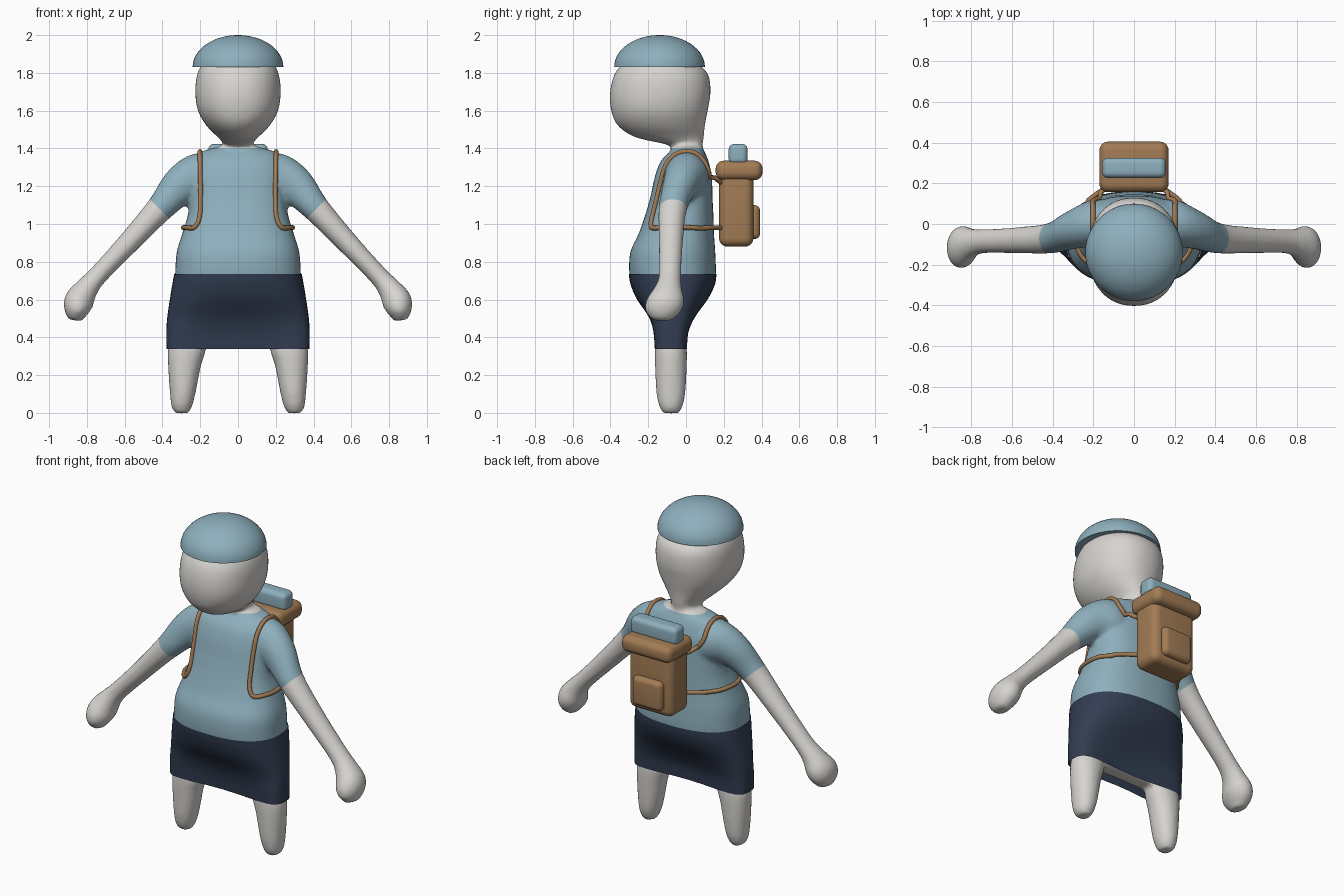
import bpy, bmesh, math
from mathutils import Vector
from mathutils.bvhtree import BVHTree

cube = bpy.data.objects.get("Cube")
if cube:
    bpy.data.objects.remove(cube, do_unlink=True)


def material(name, rgb):
    m = bpy.data.materials.new(name)
    m.use_nodes = True
    m.diffuse_color = (*rgb, 1)
    m.node_tree.nodes["Principled BSDF"].inputs["Base Color"].default_value = (*rgb, 1)
    return m


SKIN = material("pale grey", (0.68, 0.66, 0.63))
BLUE = material("dusty blue", (0.27, 0.43, 0.51))
NAVY = material("dark navy", (0.032, 0.047, 0.085))
BROWN = material("leather brown", (0.36, 0.2, 0.09))


def smooth_path(points, steps):
    """Catmull-Rom interpolation of tuples of any length."""
    pts = [Vector(p) for p in points]
    out = []
    for i in range(len(pts) - 1):
        a, b, c, d = pts[max(i - 1, 0)], pts[i], pts[i + 1], pts[min(i + 2, len(pts) - 1)]
        for k in range(steps):
            t = k / steps
            out.append(b + (c - a) * (t / 2) + (2 * a - 5 * b + 4 * c - d) * (t * t / 2)
                       + (3 * b - a - 3 * c + d) * (t ** 3 / 2))
    return out + [pts[-1]]


def spow(v, e):
    return math.copysign(abs(v) ** e, v)


def loft(bm, rings, follow=False, capped=True, grow=1.0, sides=48):
    """Skin rings of (x, y, z, half u, half v, roundness exponent, waist pinch)."""
    rings = smooth_path(rings, 5)
    loops = []
    for i, r in enumerate(rings):
        centre = Vector(r[:3])
        u, v = Vector((1, 0, 0)), Vector((0, 1, 0))
        if follow:
            t = Vector(rings[min(i + 1, len(rings) - 1)][:3]) - Vector(rings[max(i - 1, 0)][:3])
            u, v = v, Vector((t.z, 0, -t.x)).normalized()
        loop = []
        for k in range(sides):
            a = math.tau * k / sides
            cu, cv = spow(math.cos(a), 2 / r[5]), spow(math.sin(a), 2 / r[5])
            cv *= 1 - r[6] * (1 - cu * cu)
            loop.append(bm.verts.new(centre + (u * cu * r[3] + v * cv * r[4]) * grow))
        loops.append(loop)
    for a, b in zip(loops, loops[1:]):
        for k in range(sides):
            n = (k + 1) % sides
            bm.faces.new((a[k], a[n], b[n], b[k]))
    if capped:
        bm.faces.new(loops[0])
        bm.faces.new(loops[-1])


def make_object(name, bm, *mats):
    bmesh.ops.recalc_face_normals(bm, faces=bm.faces[:])
    for f in bm.faces:
        f.smooth = True
    me = bpy.data.meshes.new(name)
    bm.to_mesh(me)
    bm.free()
    ob = bpy.data.objects.new(name, me)
    bpy.context.collection.objects.link(ob)
    for m in mats:
        me.materials.append(m)
    return ob


def upright(rows):
    """Rows of (z, half width, front y, back y, exponent, pinch) to rings."""
    return [(0, (f + b) / 2, z, w, (b - f) / 2, n, p) for z, w, f, b, n, p in rows]


# Skirt, and the torso that sits just inside it
skirt_rows = [
    (0.337, .373, -.205, .045, 3, .45), (0.42, .374, -.21, .05, 2.9, .38),
    (0.5, .370, -.22, .07, 2.7, .2), (0.6, .356, -.26, .115, 2.5, .02),
    (0.68, .343, -.29, .15, 2.4, 0), (0.735, .333, -.3, .158, 2.4, 0)]
torso_rows = [
    (0.36, .34, -.15, -.01, 3, .35), (0.5, .345, -.18, .03, 2.7, .3),
    (0.6, .34, -.24, .095, 2.5, .06), (0.68, .337, -.283, .143, 2.4, 0),
    (0.735, .333, -.3, .158, 2.4, 0),
    (0.85, .325, -.295, .155, 2.4, 0), (0.95, .295, -.25, .148, 2.4, 0),
    (1.05, .265, -.215, .145, 2.5, 0), (1.15, .25, -.187, .14, 2.7, 0),
    (1.25, .24, -.165, .137, 2.7, 0), (1.33, .227, -.135, .12, 2.6, 0),
    (1.38, .2, -.09, .1, 2.4, 0), (1.41, .1, -.06, .085, 2.2, 0)]
head_rows = [
    (1.36, .07, -.04, .09, 2, 0), (1.4, .068, -.06, .085, 2, 0),
    (1.425, .077, -.12, .09, 2, 0), (1.46, .108, -.27, .095, 2, 0),
    (1.52, .167, -.36, .1, 2.1, 0), (1.6, .212, -.396, .115, 2.2, 0),
    (1.7, .226, -.402, .13, 2.2, 0), (1.8, .214, -.375, .113, 2.2, 0),
    (1.87, .17, -.31, .03, 2.1, 0), (1.92, .1, -.22, -.03, 2, 0)]
arm_rows = [  # x, y, z, half depth, half thickness
    (.12, 0, 1.25, .12, .13), (.22, 0, 1.24, .115, .13), (.31, -.03, 1.195, .095, .103),
    (.415, -.07, 1.08, .075, .073), (.58, -.08, .9, .064, .058), (.74, -.085, .73, .059, .052),
    (.8, -.095, .66, .072, .062), (.84, -.11, .595, .1, .078), (.855, -.12, .54, .095, .066),
    (.86, -.125, .49, .05, .035)]
leg_rows = [  # x, z, half width, half depth
    (.26, .45, .08, .07), (.27, .34, .1, .084), (.283, .25, .087, .084),
    (.293, .1, .067, .076), (.298, .03, .053, .06), (.298, -.002, .034, .04)]

# Body: torso, head and limbs blended into one skin
bm = bmesh.new()
loft(bm, upright(torso_rows))
loft(bm, upright(head_rows))
for s in (1, -1):
    loft(bm, [(s * x, y, z, d, t, 2, 0) for x, y, z, d, t in arm_rows], follow=True)
    loft(bm, [(s * x, -.08, z, w, d, 2.1, 0) for x, z, w, d in leg_rows])
body = make_object("body", bm)
remesh = body.modifiers.new("blend", "REMESH")
remesh.mode = "VOXEL"
remesh.voxel_size = 0.014
soften = body.modifiers.new("soften", "SMOOTH")
soften.factor = 0.5
soften.iterations = 5
bpy.context.view_layer.update()
blended = bpy.data.meshes.new_from_object(body.evaluated_get(bpy.context.evaluated_depsgraph_get()))
body.modifiers.clear()
blended.materials.clear()
for m in (SKIN, BLUE):
    blended.materials.append(m)

# Cut clean sleeve and collar edges, then colour the shirt
bm = bmesh.new()
bm.from_mesh(blended)
COLLAR, CUFF = 1.402, -0.476
cuts = [((0, 0, COLLAR), (0, 0, 1))]
cuts += [((s * .415, 0, 1.08), (s * .7, 0, -.71)) for s in (1, -1)]
for co, no in cuts:
    bmesh.ops.bisect_plane(bm, geom=bm.verts[:] + bm.edges[:] + bm.faces[:], plane_co=co, plane_no=no)
for f in bm.faces:
    c = f.calc_center_median()
    bare_arm = abs(c.x) > .355 and .7 * abs(c.x) - .71 * c.z > CUFF
    f.material_index = int(.7 < c.z < COLLAR and not bare_arm)
    f.smooth = True
tree = BVHTree.FromBMesh(bm)
bm.to_mesh(blended)
bm.free()
body.data = blended

# Skirt shell
bm = bmesh.new()
loft(bm, upright(skirt_rows), capped=False, grow=1.014)
make_object("skirt", bm, NAVY)

# Domed cap
bm = bmesh.new()
bmesh.ops.create_uvsphere(bm, u_segments=48, v_segments=32, radius=1)
bmesh.ops.bisect_plane(bm, geom=bm.verts[:] + bm.edges[:] + bm.faces[:], plane_co=(0, 0, 0),
                       plane_no=(0, 0, -1), clear_outer=True)
bmesh.ops.holes_fill(bm, edges=[e for e in bm.edges if e.is_boundary])
for v in bm.verts:
    v.co = Vector((v.co.x * .24, v.co.y * .24 - .14, v.co.z * .168 + 1.832))
cap = make_object("cap", bm, BLUE)


# Backpack parts
def soft_box(name, lo, hi, radius, mat):
    lo, hi = Vector(lo), Vector(hi)
    bm = bmesh.new()
    bmesh.ops.create_cube(bm, size=1)
    for v in bm.verts:
        v.co = (lo + hi) / 2 + v.co * (hi - lo)
    bmesh.ops.bevel(bm, geom=bm.edges[:], offset=radius, segments=6, profile=.5, affect="EDGES")
    make_object(name, bm, mat)


soft_box("backpack_body", (-.15, .175, .88), (.15, .357, 1.29), .045, BROWN)
soft_box("backpack_lid", (-.17, .157, 1.232), (.17, .405, 1.335), .042, BROWN)
soft_box("backpack_pocket", (-.1, .325, .92), (.1, .392, 1.1), .03, BROWN)
soft_box("bedroll", (-.157, .226, 1.315), (.157, .326, 1.424), .03, BLUE)

# Shoulder straps laid on the body surface
strap_path = [
    (.13, .185, 1.22), (.17, .15, 1.25), (.2, .12, 1.3), (.2, .08, 1.36), (.2, 0, 1.39),
    (.2, -.09, 1.36), (.2, -.14, 1.28), (.2, -.18, 1.15), (.205, -.2, 1.04), (.235, -.19, .985),
    (.28, -.1, .98), (.28, 0, .98), (.24, .1, .98), (.13, .185, .98)]
for s, side in ((1, "left"), (-1, "right")):
    path = smooth_path([(s * x, y, z) for x, y, z in strap_path], 6)
    for i in range(6, len(path) - 6):
        hit = tree.find_nearest(path[i])[0]
        hit, normal, _, _ = tree.find_nearest((path[i].x, hit.y, hit.z))
        path[i] = hit + normal * .005
    cu = bpy.data.curves.new(side + "_strap", "CURVE")
    cu.dimensions = "3D"
    cu.bevel_depth = .0125
    cu.bevel_resolution = 3
    cu.use_fill_caps = True
    sp = cu.splines.new("POLY")
    sp.points.add(len(path) - 1)
    for p, co in zip(sp.points, path):
        p.co = (*co, 1)
    sp.use_smooth = True
    cu.materials.append(BROWN)
    bpy.context.collection.objects.link(bpy.data.objects.new(side + "_strap", cu))

# Keep the cap rim crisp
bpy.ops.object.select_all(action="DESELECT")
cap.select_set(True)
bpy.context.view_layer.objects.active = cap
bpy.ops.object.shade_smooth_by_angle(angle=math.radians(40))
